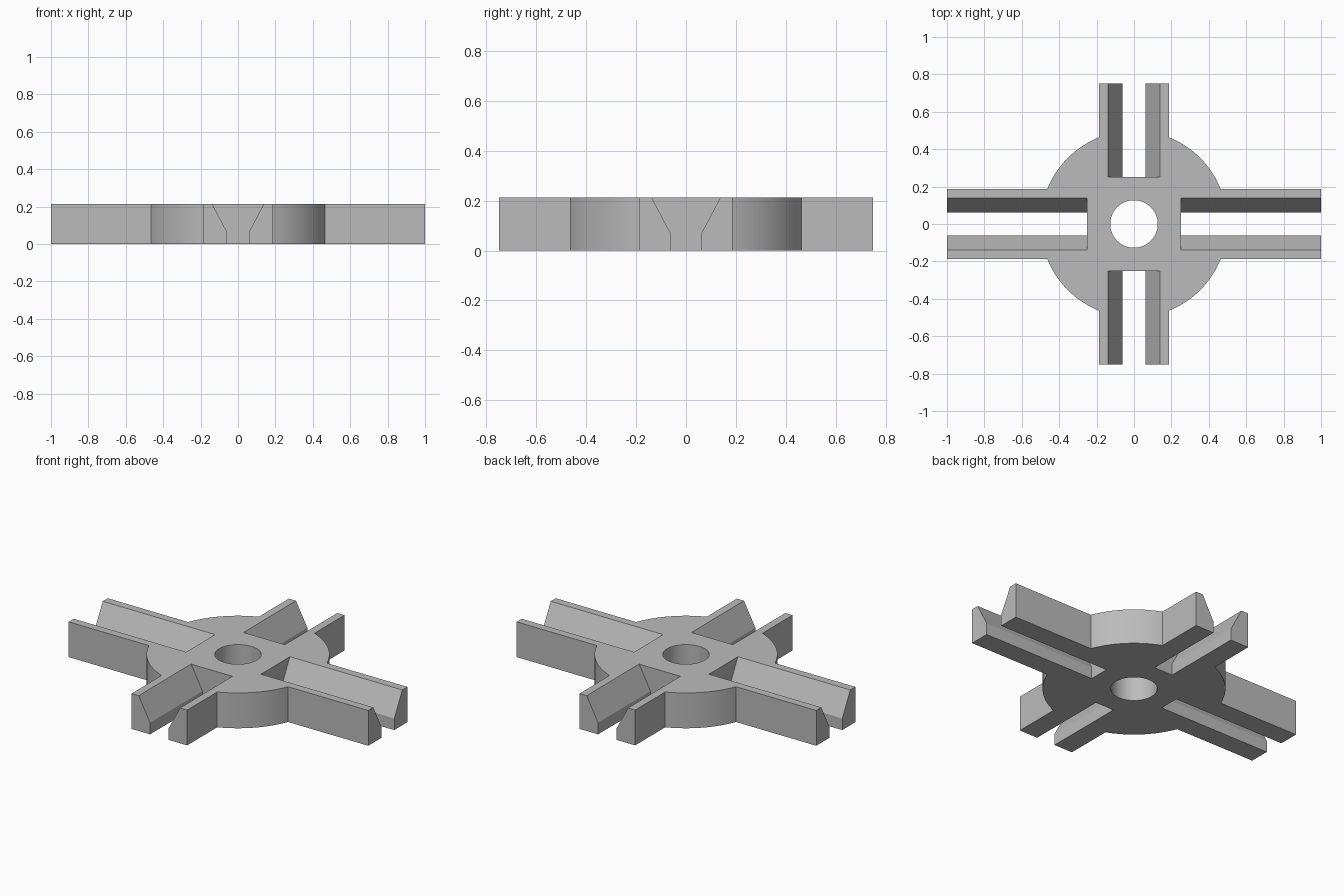
import bpy, bmesh, math
from mathutils import Matrix, Vector

cube = bpy.data.objects.get("Cube")
if cube:
    bpy.data.objects.remove(cube, do_unlink=True)

HEIGHT = 0.213
HUB_R, BORE_R = 0.5, 0.127
ARM_HALF = 0.186
SLOT_START = 0.25
ARM_REACH = [1.0, 0.75, 1.0, 0.75]  # +x, +y, -x, -y
ARC_STEPS = 24

grey = bpy.data.materials.new("plain grey")
grey.use_nodes = True
colour = (0.5, 0.5, 0.5, 1)
grey.diffuse_color = colour
grey.node_tree.nodes["Principled BSDF"].inputs["Base Color"].default_value = colour


def prism(name, points, direction):
    """Extrude a closed loop of 3D points along a direction."""
    bm = bmesh.new()
    face = bm.faces.new([bm.verts.new(p) for p in points])
    result = bmesh.ops.extrude_face_region(bm, geom=[face])
    moved = [v for v in result["geom"] if isinstance(v, bmesh.types.BMVert)]
    bmesh.ops.translate(bm, verts=moved, vec=direction)
    bmesh.ops.recalc_face_normals(bm, faces=bm.faces)
    mesh = bpy.data.meshes.new(name)
    bm.to_mesh(mesh)
    bm.free()
    mesh.materials.append(grey)
    obj = bpy.data.objects.new(name, mesh)
    bpy.context.collection.objects.link(obj)
    return obj


# Cross-shaped body: four arms joined by hub arcs
outline = []
start = math.asin(ARM_HALF / HUB_R)
for k, reach in enumerate(ARM_REACH):
    turn = Matrix.Rotation(k * math.pi / 2, 3, "Z")
    outline += [turn @ Vector((reach, s * ARM_HALF, 0)) for s in (-1, 1)]
    for i in range(ARC_STEPS + 1):
        a = start + (math.pi / 2 - 2 * start) * i / ARC_STEPS
        outline.append(turn @ Vector((HUB_R * math.cos(a), HUB_R * math.sin(a), 0)))
body = prism("slotted_cross_hub", outline, (0, 0, HEIGHT))

# Central bore
ring = [(BORE_R * math.cos(a), BORE_R * math.sin(a), -0.1)
        for a in (2 * math.pi * i / 64 for i in range(64))]
cutters = [prism("bore_cutter", ring, (0, 0, 0.5))]

# Flared slot along each arm
half = [(0.062, -0.1), (0.062, 0.07), (0.138, HEIGHT), (0.138, HEIGHT + 0.1)]
section = half + [(-y, z) for y, z in reversed(half)]
for k in range(4):
    slot = prism("slot_cutter", [(SLOT_START, y, z) for y, z in section], (1, 0, 0))
    slot.data.transform(Matrix.Rotation(k * math.pi / 2, 4, "Z"))
    cutters.append(slot)

# Cut, then bake the result into the body
for cutter in cutters:
    cutter.hide_render = True
    mod = body.modifiers.new("cut", "BOOLEAN")
    mod.operation = "DIFFERENCE"
    mod.solver = "EXACT"
    mod.object = cutter
bpy.context.view_layer.update()
evaluated = body.evaluated_get(bpy.context.evaluated_depsgraph_get())
baked = bpy.data.meshes.new_from_object(evaluated)
body.modifiers.clear()
body.data = baked
for cutter in cutters:
    bpy.data.objects.remove(cutter, do_unlink=True)

# Smooth the curved walls, keep hard edges
bpy.ops.object.select_all(action="DESELECT")
body.select_set(True)
bpy.context.view_layer.objects.active = body
bpy.ops.object.shade_smooth_by_angle(angle=math.radians(25))
